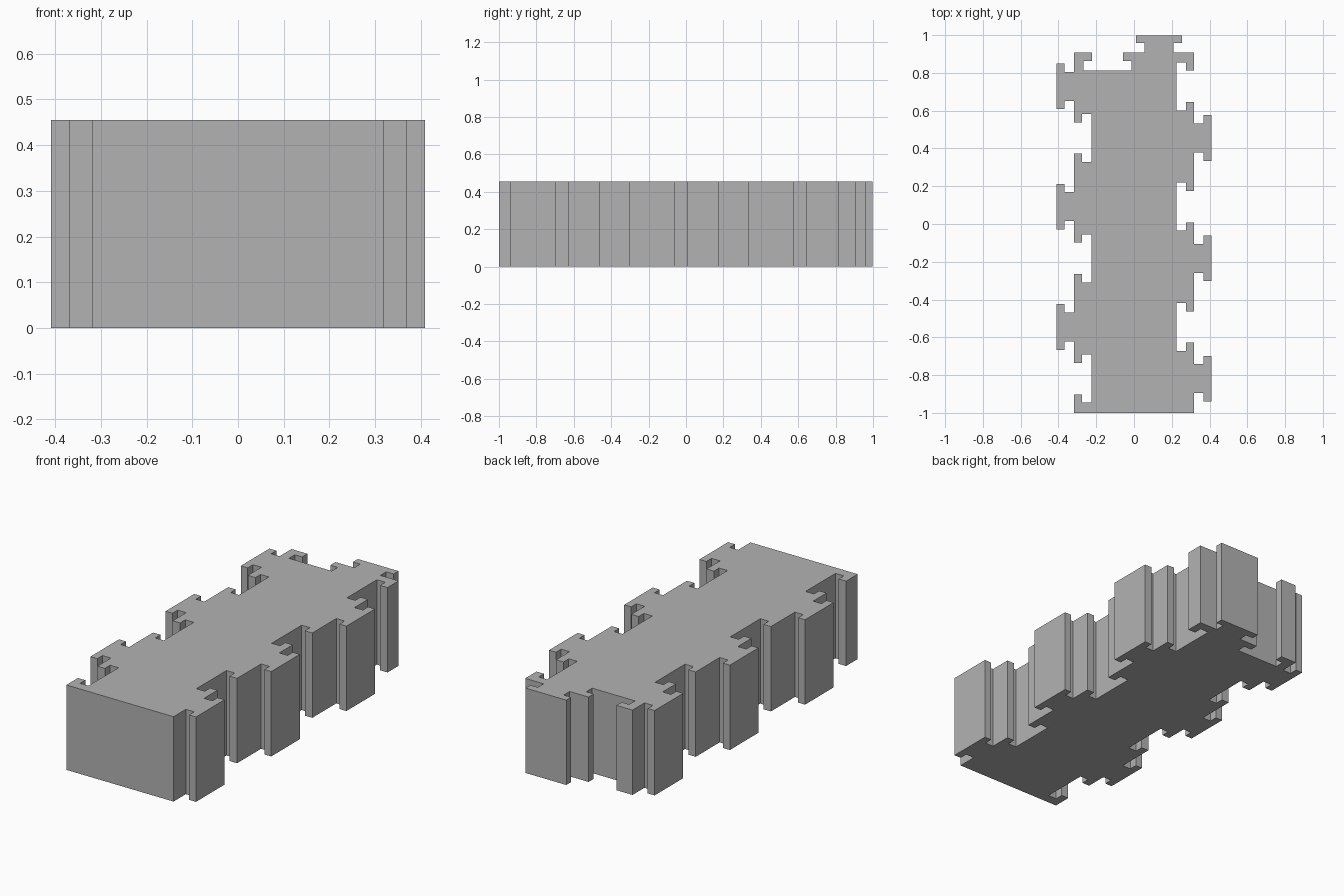
import bpy
import bmesh
from mathutils import Vector

cube = bpy.data.objects.get("Cube")
if cube:
    bpy.data.objects.remove(cube, do_unlink=True)

HALF_W, BACK, FRONT, HEIGHT = 0.318, 0.907, -1.0, 0.455
PITCH = 0.637

# Connector shapes: narrow half width, wide half width, neck depth, full depth
TAB = (0.077, 0.121, 0.050, 0.091)
SOCKET = (0.083, 0.127, -0.044, -0.094)


def connector(centre, along, outward, shape):
    """T-shaped tab or socket outline, walked along one edge."""
    narrow, wide, neck, full = shape
    half = [(narrow, 0), (narrow, neck), (wide, neck), (wide, full)]
    steps = [(-s, d) for s, d in half] + half[::-1]
    return [centre + along * s + outward * d for s, d in steps]


X, Y = Vector((1, 0, 0)), Vector((0, 1, 0))

# Outline, anticlockwise from the front left corner
outline = [-X * HALF_W + Y * FRONT, X * HALF_W + Y * FRONT]
lower = [-0.819 + i * PITCH for i in range(3)]
upper = [-0.545 + i * PITCH for i in range(3)]

# Left edge: tab then socket, repeated
for a, b in zip(lower, upper):
    outline += connector(X * HALF_W + Y * a, Y, X, TAB)
    outline += connector(X * HALF_W + Y * b, Y, X, SOCKET)

# Back edge: one tab, one socket
outline.append(X * HALF_W + Y * BACK)
outline += connector(X * 0.132 + Y * BACK, -X, Y, TAB)
outline += connector(-X * 0.14 + Y * BACK, -X, Y, SOCKET)
outline.append(-X * HALF_W + Y * BACK)

# Right edge: tab then socket, walked back to the front
for a, b in zip(lower[::-1], upper[::-1]):
    outline += connector(-X * HALF_W + Y * b, -Y, -X, TAB)
    outline += connector(-X * HALF_W + Y * a, -Y, -X, SOCKET)

# Extrude the outline into a solid block
bm = bmesh.new()
base = bm.faces.new([bm.verts.new(p) for p in outline])
result = bmesh.ops.extrude_face_region(bm, geom=[base], use_keep_orig=True)
top = [g for g in result["geom"] if isinstance(g, bmesh.types.BMVert)]
bmesh.ops.translate(bm, verts=top, vec=(0, 0, HEIGHT))
bmesh.ops.recalc_face_normals(bm, faces=bm.faces)
mesh = bpy.data.meshes.new("interlocking_block")
bm.to_mesh(mesh)
bm.free()

# Plain grey material
grey = bpy.data.materials.new("plain_grey")
grey.use_nodes = True
colour = (0.45, 0.45, 0.45, 1)
grey.diffuse_color = colour
grey.node_tree.nodes["Principled BSDF"].inputs["Base Color"].default_value = colour
mesh.materials.append(grey)

block = bpy.data.objects.new("interlocking_block", mesh)
bpy.context.collection.objects.link(block)
